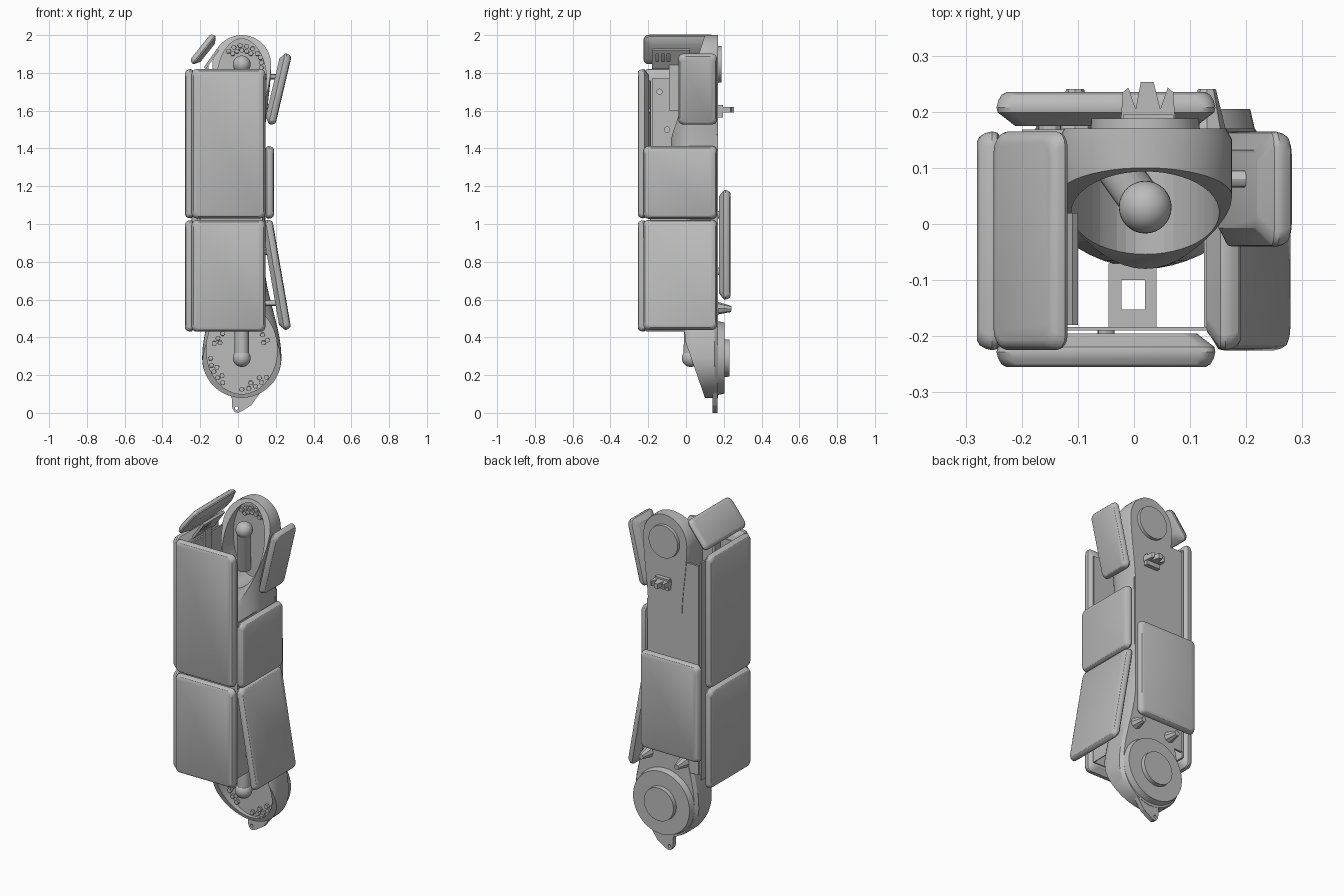
import bpy
import bmesh
from math import sin, cos, pi, sqrt, radians
from mathutils import Vector, Matrix

if "Cube" in bpy.data.objects:
    bpy.data.objects.remove(bpy.data.objects["Cube"], do_unlink=True)

grey = bpy.data.materials.new("plain_grey")
grey.use_nodes = True
COLOUR = (0.5, 0.5, 0.5, 1)
grey.diffuse_color = COLOUR
grey.node_tree.nodes["Principled BSDF"].inputs["Base Color"].default_value = COLOUR

CX, TOP, LOW = 0.02, 1.845, 0.29      # joint centres
TOP_R, LOW_R, MID_R = 0.155, 0.21, 0.12


def activate(ob):
    bpy.ops.object.select_all(action="DESELECT")
    ob.select_set(True)
    bpy.context.view_layer.objects.active = ob


def finish(name, bm, smooth=True):
    bmesh.ops.recalc_face_normals(bm, faces=bm.faces)
    me = bpy.data.meshes.new(name)
    bm.to_mesh(me)
    bm.free()
    me.materials.append(grey)
    ob = bpy.data.objects.new(name, me)
    bpy.context.collection.objects.link(ob)
    if smooth:
        activate(ob)
        bpy.ops.object.shade_smooth_by_angle()
    return ob


def loft(name, rings, smooth=True):
    """Skin a list of equal-length rings and cap both ends."""
    bm = bmesh.new()
    vs = [[bm.verts.new(p) for p in ring] for ring in rings]
    n = len(vs[0])
    for a, b in zip(vs, vs[1:]):
        for i in range(n):
            j = (i + 1) % n
            bm.faces.new((a[i], a[j], b[j], b[i]))
    bm.faces.new(vs[0])
    bm.faces.new(vs[-1])
    return finish(name, bm, smooth)


def prism(name, pts, lo, hi, axis="y"):
    place = {"x": lambda a, b, d: (d, a, b),
             "y": lambda a, b, d: (a, d, b),
             "z": lambda a, b, d: (a, b, d)}[axis]
    return loft(name, [[place(a, b, d) for a, b in pts] for d in (lo, hi)], False)


def box(name, x0, x1, y0, y1, z0, z1):
    return prism(name, [(x0, y0), (x1, y0), (x1, y1), (x0, y1)], z0, z1, "z")


def rod(name, a, b, r1, r2, sides=24):
    a, b = Vector(a), Vector(b)
    turn = (b - a).to_track_quat("Z", "Y")
    circle = [Vector((cos(2 * pi * i / sides), sin(2 * pi * i / sides), 0)) for i in range(sides)]
    return loft(name, [[p + turn @ (c * r) for c in circle] for p, r in ((a, r1), (b, r2))])


def ball(name, centre, r):
    bm = bmesh.new()
    bmesh.ops.create_uvsphere(bm, u_segments=32, v_segments=16, radius=r,
                              matrix=Matrix.Translation(centre))
    return finish(name, bm)


def cut(ob, cutter):
    mod = ob.modifiers.new("cut", "BOOLEAN")
    mod.operation, mod.object, mod.solver = "DIFFERENCE", cutter, "EXACT"
    activate(ob)
    bpy.ops.object.modifier_apply(modifier=mod.name)
    bpy.data.objects.remove(cutter, do_unlink=True)


def ellipse(cx, cz, rx, rz, n=48):
    return [(cx + rx * cos(2 * pi * i / n), cz + rz * sin(2 * pi * i / n)) for i in range(n)]


def panel(name, centre, normal, up, width, height, thick=0.06):
    """Padded cover with rounded corners, soft outer rim and tapered back."""
    n, u, c = Vector(normal).normalized(), Vector(up).normalized(), Vector(centre)
    s = n.cross(u)
    rings = []
    for inset, d in ((0.033, 0), (0.002, 0.4), (0, 0.55), (0.003, 0.75), (0.009, 0.92), (0.018, 1)):
        hw, hh, r = width / 2 - inset, height / 2 - inset, 0.026
        ring = []
        for q, (sx, sy) in enumerate(((1, 1), (-1, 1), (-1, -1), (1, -1))):
            for k in range(5):
                a = q * pi / 2 + k * pi / 8
                ring.append(c + n * (d - 0.5) * thick + s * (sx * (hw - r) + r * cos(a))
                            + u * (sy * (hh - r) + r * sin(a)))
        rings.append(ring)
    return loft(name, rings)


# Padded covers
UP = (0, 0, 1)
for label, z, h in (("upper", 1.425, 0.79), ("lower", 0.725, 0.59)):
    panel(label + "_front_cover", (-0.05, -0.225, z), (0, -1, 0), UP, 0.39, h)
    panel(label + "_right_cover", (-0.25, -0.03, z), (-1, 0, 0), UP, 0.39, h)
panel("back_cover", (-0.05, 0.205, 0.89), (0, 1, 0), UP, 0.39, 0.58)
panel("middle_left_cover", (0.16, -0.03, 1.22), (1, 0, 0), UP, 0.39, 0.385)
panel("lower_left_cover", (0.202, -0.03, 0.73), (0.985, 0, 0.17), (-0.17, 0, 0.985), 0.39, 0.59)
panel("upper_left_cover", (0.212, 0.062, 1.715), (0.973, 0, -0.23), (0.23, 0, 0.973), 0.205, 0.385)
panel("top_right_cover", (-0.18, -0.03, 1.922), (-0.78, 0, 0.62), (0.62, 0, 0.78), 0.39, 0.19, 0.05)


# Hollow limb body, with a scooped cup at each end
def half_width(z):
    if z >= TOP:
        return sqrt(max(TOP_R ** 2 - (z - TOP) ** 2, 0.0001))
    if z <= LOW:
        return sqrt(max(LOW_R ** 2 - (z - LOW) ** 2, 0.0001))
    t_up = max(0, (z - 1.42) / (TOP - 1.42))
    t_low = max(0, (0.8 - z) / (0.8 - LOW))
    ease = lambda t: t * t * (3 - 2 * t)
    return MID_R + (TOP_R - MID_R) * ease(t_up) + (LOW_R - MID_R) * ease(t_low)


def body_ring(z):
    w = half_width(z)
    pts = [(-0.93 * w, 0.17), (0.93 * w, 0.17), (w, 0.15)]
    pts += [(w * cos(pi * i / 20), 0.05 - 0.13 * sin(pi * i / 20)) for i in range(21)]
    pts.append((-w, 0.15))
    return [(CX + x, y, z) for x, y in pts]


levels = [LOW - LOW_R * cos(pi / 2 * i / 12) for i in range(12)]
levels += [LOW + (TOP - LOW) * i / 30 for i in range(31)]
levels += [TOP + TOP_R * sin(pi / 2 * i / 12) for i in range(1, 13)]
body = loft("limb_body", [body_ring(z) for z in levels])
cut(body, prism("top_slope", [(0.133, 2.1), (-0.113, 1.35), (-0.4, 1.35), (-0.4, 2.1)], -1, 1, "x"))
cut(body, prism("low_slope", [(0.135, -0.02), (-0.115, 0.7), (-0.4, 0.7), (-0.4, -0.02)], -1, 1, "x"))
cut(body, prism("top_hollow", ellipse(CX, 1.755, 0.132, 0.225), -0.3, 0.115))
cut(body, prism("low_hollow", ellipse(CX, 0.335, 0.188, 0.235), -0.3, 0.115))
activate(body)
bpy.ops.object.shade_smooth_by_angle()

# Joint discs on the back
rod("top_joint_disc", (CX, 0.16, TOP), (CX, 0.188, TOP), 0.098, 0.096, 48)
rod("low_joint_disc", (CX, 0.15, LOW), (CX, 0.205, LOW), 0.2, 0.187, 48)
rod("low_joint_cap", (CX, 0.2, LOW), (CX, 0.23, LOW), 0.1, 0.098, 48)

# Ball-ended levers in the cups
for label, a, b in (("top", (CX, 0.03, TOP), (-0.03, 0.1, 1.58)),
                    ("low", (CX, 0.025, LOW), (CX, 0.03, 0.62))):
    ball(label + "_lever_ball", a, 0.047)
    rod(label + "_lever", a, b, 0.038, 0.038)

# Bolt heads around each cup floor
bolts = [("top", TOP, r, a) for r, a0, a1 in ((0.075, 50, 130), (0.1, 35, 145)) for a in range(a0, a1 + 1, 20)]
bolts += [("top", TOP, 0.105, a) for a in (-10, 5, 20)]
bolts += [("low", LOW, 0.165, a) for a in (35, 48, 128, 140, 152, 180, 193, 206, 219, 232, 270, 283, 296, 309, 322)]
bolts += [("low", LOW, 0.14, a) for a in (35, 145, 200, 222, 290, 312)]
for label, z, r, a in bolts:
    x, zz = CX + r * cos(radians(a)), z + r * sin(radians(a))
    rod(label + "_bolt", (x, 0.12, zz), (x, 0.1, zz), 0.014, 0.013, 6)

# Bottom tab with a pin hole
tab = prism("bottom_tab", [(-0.035, 0.11), (-0.03, 0.025), (-0.018, 0.005), (0, 0), (0.025, 0.012),
                           (0.07, 0.04), (0.12, 0.11)], 0.14, 0.168)
cut(tab, prism("pin_hole", ellipse(-0.008, 0.025, 0.009, 0.009, 16), 0, 1))

# Thin frame behind the covers
prism("back_plate", [(-0.2, 0.5), (0.13, 0.5), (0.14, 1.47), (0.1, 1.5), (-0.05, 1.5),
                     (-0.11, 1.75), (-0.2, 1.75)], 0.155, 0.168)
side = box("right_frame", -0.215, -0.205, -0.18, 0.16, 0.47, 1.77)
for y, z in ((-0.14, 1.7), (-0.1, 1.5), (0.0, 1.65)):
    cut(side, prism("frame_hole", ellipse(y, z, 0.014, 0.014, 16), -1, 1, "x"))
box("front_frame", -0.2, 0.13, -0.19, -0.184, 0.47, 1.76)
box("left_frame", 0.125, 0.13, -0.185, 0.16, 0.47, 1.4)

# Link between body and front frame
link = box("front_link", -0.045, 0.04, -0.186, -0.07, 1.0, 1.02)
cut(link, box("link_window", -0.022, 0.02, -0.152, -0.1, 0.5, 1.5))

# Slotted bracket carrying the tilted top cover
bracket = prism("top_bracket", [(-0.17, 1.82), (-0.1, 1.92), (-0.11, 1.93), (-0.18, 1.83)], -0.18, 0.02)
for k in range(3):
    cut(bracket, box("slot", -0.3, 0, -0.16 + k * 0.03, -0.145 + k * 0.03, 1.86, 1.9))
box("bracket_post", -0.17, -0.155, -0.09, -0.03, 1.6, 1.85)

# Crowned latch and hooks on the back
prism("back_latch", [(-0.025, 0.16), (-0.02, 0.235), (-0.01, 0.243), (0.003, 0.205), (0.012, 0.253),
                     (0.035, 0.253), (0.047, 0.205), (0.06, 0.243), (0.07, 0.235), (0.075, 0.16)],
      1.59, 1.62, "z")
box("latch_base", -0.02, 0.07, 0.16, 0.195, 1.565, 1.63)
for x in (-0.105, 0.13):
    rod("back_hook", (x, 0.15, 0.555), (x, 0.24, 0.55), 0.038, 0.016, 8)

# Studs joining covers to the frame
for z in (0.55, 0.9, 1.15, 1.6):
    rod("right_stud", (-0.21, -0.03, z), (-0.23, -0.03, z), 0.015, 0.015, 12)
    rod("front_stud", (-0.05, -0.186, z), (-0.05, -0.205, z), 0.015, 0.015, 12)
for z in (1.62, 1.78):
    rod("upper_left_stud", (0.14, 0.08, z), (0.2, 0.08, z), 0.015, 0.015, 12)
for z in (0.58, 0.85):
    rod("lower_left_stud", (0.125, -0.1, z), (0.2, -0.1, z), 0.015, 0.015, 12)
for z in (0.75, 1.05):
    rod("back_stud", (-0.15, 0.16, z), (-0.15, 0.185, z), 0.02, 0.02, 12)
